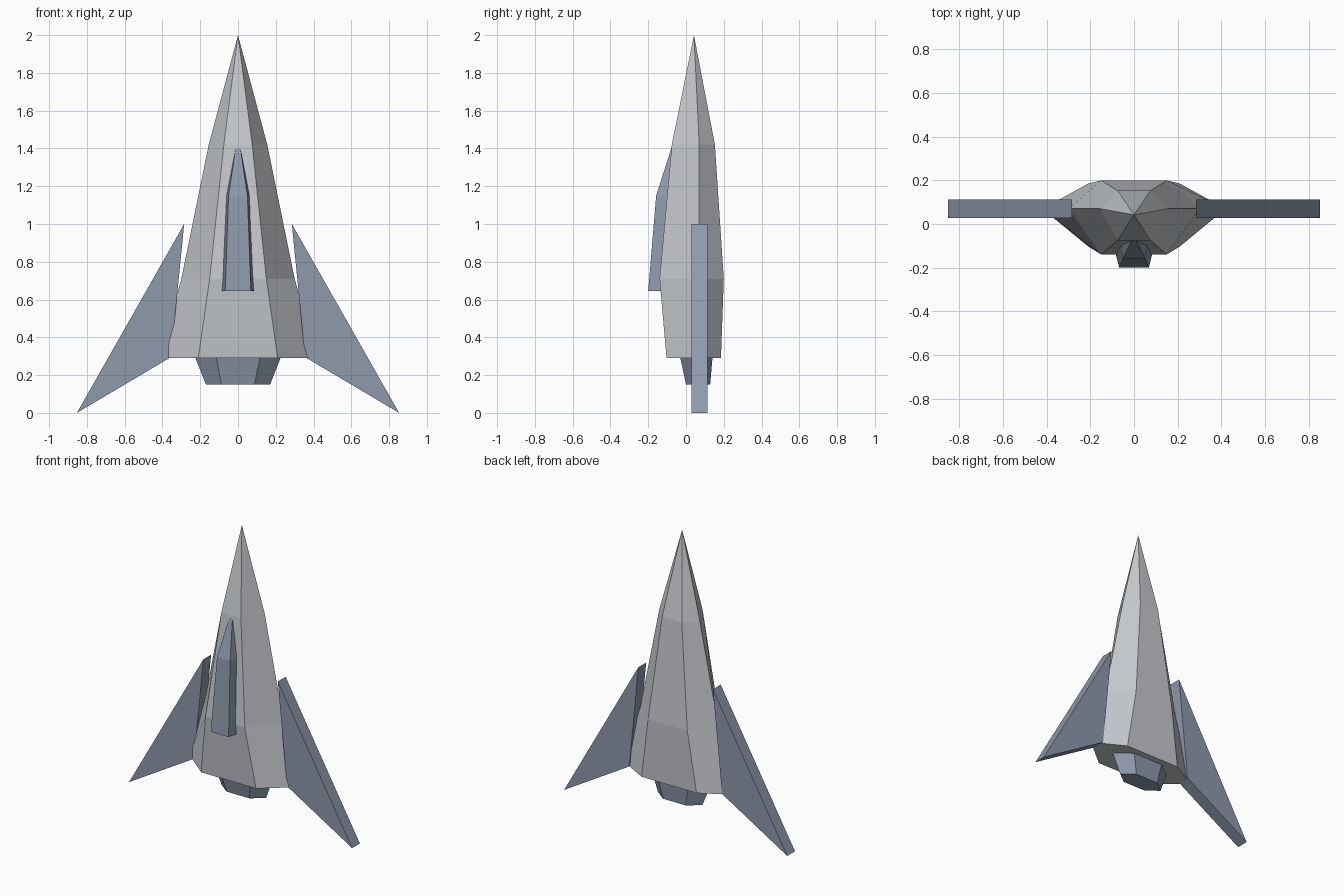
import bpy
import bmesh

if "Cube" in bpy.data.objects:
    bpy.data.objects.remove(bpy.data.objects["Cube"])


def material(name, color):
    m = bpy.data.materials.new(name)
    m.diffuse_color = (*color, 1)
    m.use_nodes = True
    m.node_tree.nodes["Principled BSDF"].inputs["Base Color"].default_value = m.diffuse_color
    return m


light_grey = material("light grey", (0.56, 0.58, 0.61))
slate_blue = material("slate blue", (0.27, 0.32, 0.41))


def loft(name, rings, mat):
    """Skin a stack of equal-length rings; a one-point ring makes a tip."""
    bm = bmesh.new()
    loops = [[bm.verts.new(p) for p in ring] for ring in rings]
    for a, b in zip(loops, loops[1:]):
        n = len(a)
        for i in range(n):
            j = (i + 1) % n
            if len(b) == 1:
                bm.faces.new((a[i], a[j], b[0]))
            else:
                bm.faces.new((a[i], a[j], b[j], b[i]))
    for loop in (loops[0], loops[-1]):
        if len(loop) > 2:
            bm.faces.new(loop)
    bmesh.ops.recalc_face_normals(bm, faces=bm.faces)
    mesh = bpy.data.meshes.new(name)
    bm.to_mesh(mesh)
    bm.free()
    mesh.materials.append(mat)
    obj = bpy.data.objects.new(name, mesh)
    bpy.context.collection.objects.link(obj)
    return obj


def hexagon(z, half, side, front, back, mid=0.07):
    """Six-sided section: narrow front and back edges, pointed sides."""
    return [(-half, front, z), (half, front, z), (side, mid, z),
            (half, back, z), (-half, back, z), (-side, mid, z)]


def trapezoid(z, front_half, back_half, front, back):
    return [(-front_half, front, z), (front_half, front, z),
            (back_half, back, z), (-back_half, back, z)]


# Faceted hull rising to a point
loft("hull", [
    hexagon(0.29, 0.21, 0.42, -0.103, 0.185),
    hexagon(0.71, 0.15, 0.30, -0.14, 0.20),
    hexagon(1.42, 0.075, 0.155, -0.075, 0.153),
    [(0, 0.042, 2.0)],
], light_grey)

# Engine nozzle below the hull
loft("nozzle", [
    hexagon(0.15, 0.087, 0.17, 0.0, 0.128, 0.064),
    hexagon(0.29, 0.115, 0.225, -0.03, 0.14, 0.055),
], slate_blue)

# Canopy fairing on the front
loft("canopy", [
    trapezoid(0.645, 0.068, 0.088, -0.20, -0.12),
    trapezoid(1.15, 0.05, 0.064, -0.158, -0.08),
    trapezoid(1.40, 0.012, 0.018, -0.078, -0.05),
], slate_blue)

# Swept plate wings on both sides
for label, s in (("left", -1), ("right", 1)):
    outline = [(0.285, 1.0), (0.853, 0.0), (0.355, 0.295)]
    loft(label + "_wing",
         [[(s * x, y, z) for x, z in outline] for y in (0.028, 0.113)],
         slate_blue)
